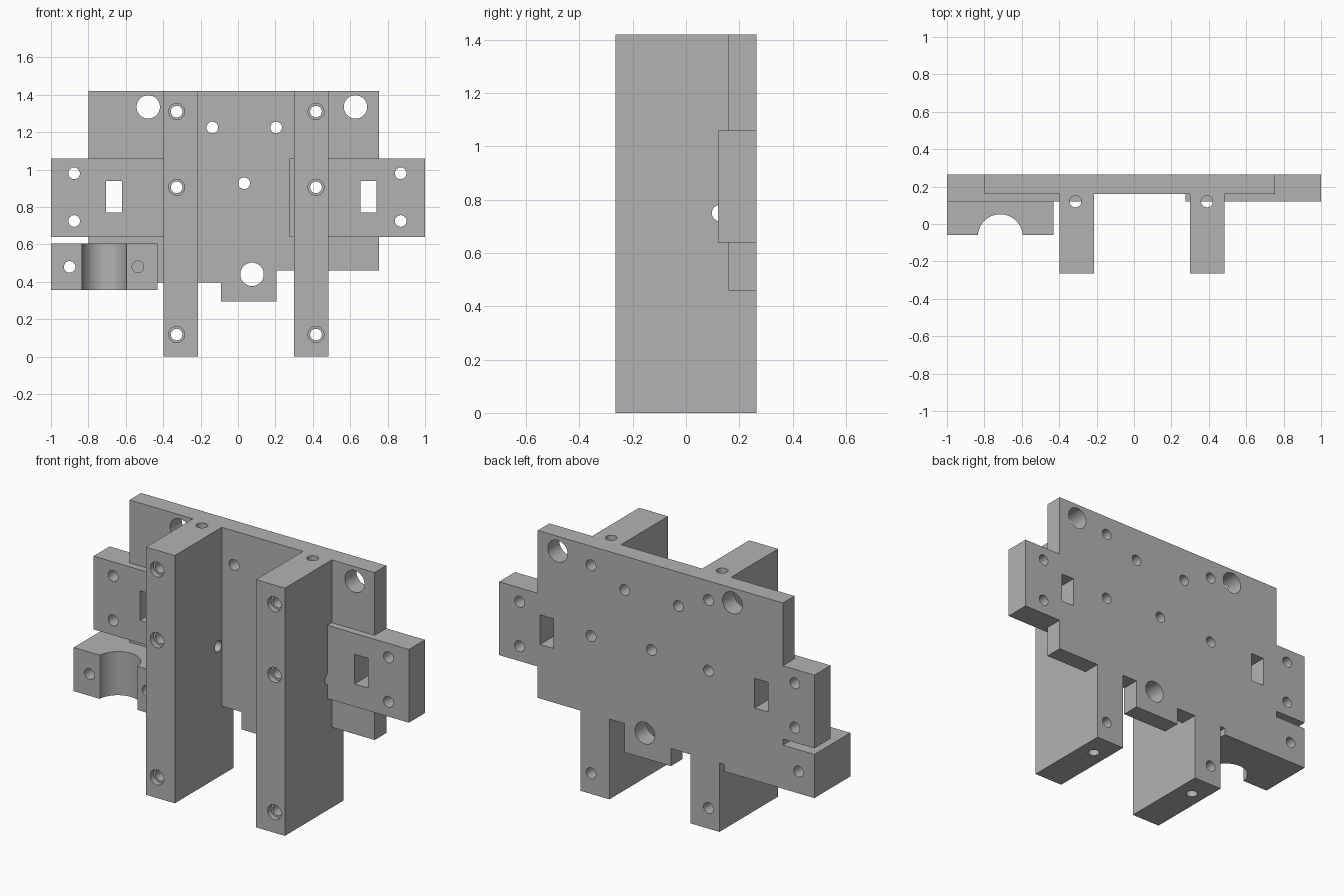
import bpy
import bmesh
from math import pi
from mathutils import Matrix, Vector

cube = bpy.data.objects.get("Cube")
if cube:
    bpy.data.objects.remove(cube, do_unlink=True)

grey = bpy.data.materials.new("plain_grey")
grey.use_nodes = True
grey.diffuse_color = (0.45, 0.45, 0.45, 1)
grey.node_tree.nodes["Principled BSDF"].inputs["Base Color"].default_value = grey.diffuse_color

BACK, FRONT = 0.265, -0.265
TOP = 1.42


def finish(bm, name):
    bmesh.ops.recalc_face_normals(bm, faces=bm.faces)
    mesh = bpy.data.meshes.new(name)
    bm.to_mesh(mesh)
    bm.free()
    mesh.materials.append(grey)
    obj = bpy.data.objects.new(name, mesh)
    bpy.context.collection.objects.link(obj)
    return obj


def add_box(bm, x0, x1, y0, y1, z0, z1):
    size = Matrix.Diagonal((x1 - x0, y1 - y0, z1 - z0, 1))
    centre = Vector((x0 + x1, y0 + y1, z0 + z1)) / 2
    bmesh.ops.create_cube(bm, size=1, matrix=Matrix.Translation(centre) @ size)


def add_rod(bm, centre, radius, length, axis):
    turn = {"x": Matrix.Rotation(pi / 2, 4, "Y"),
            "y": Matrix.Rotation(pi / 2, 4, "X"),
            "z": Matrix.Identity(4)}[axis]
    bmesh.ops.create_cone(bm, cap_ends=True, segments=48, radius1=radius, radius2=radius,
                          depth=length, matrix=Matrix.Translation(centre) @ turn)


def box(name, *bounds):
    bm = bmesh.new()
    add_box(bm, *bounds)
    return finish(bm, name)


def rods(name, items):
    bm = bmesh.new()
    for item in items:
        add_rod(bm, *item)
    return finish(bm, name)


# Back plate: stepped outline pushed through to the back face
outline = [(-0.80, TOP), (-0.80, 0.395), (-0.09, 0.395), (-0.09, 0.295),
           (0.205, 0.295), (0.205, 0.46), (0.755, 0.46), (0.755, TOP)]
bm = bmesh.new()
face = bm.faces.new([bm.verts.new((x, 0.16, z)) for x, z in outline])
pushed = bmesh.ops.extrude_face_region(bm, geom=[face])["geom"]
bmesh.ops.translate(bm, vec=(0, BACK - 0.16, 0),
                    verts=[v for v in pushed if isinstance(v, bmesh.types.BMVert)])
plate = finish(bm, "back_plate")

# Uprights, side ears and clamp block
legs = [box("right_upright", -0.398, -0.215, FRONT, BACK, 0, TOP),
        box("left_upright", 0.30, 0.483, FRONT, BACK, 0, TOP)]
ears = [box("right_ear", -1, -0.275, 0.12, BACK, 0.64, 1.06),
        box("left_ear", 0.275, 1, 0.12, BACK, 0.64, 1.06)]
clamp = box("clamp_block", -1, -0.43, -0.06, BACK, 0.355, 0.605)

# Front-to-back holes and windows
SMALL, LARGE = 0.031, 0.0625
LEG_X, LEG_Z = (-0.328, 0.417), (0.118, 0.905, 1.31)
small_holes = [(-0.137, 1.225), (0.204, 1.225), (0.033, 0.927), (-0.90, 0.48)]
small_holes += [(x, z) for x in LEG_X for z in LEG_Z]
small_holes += [(x, z) for x in (-0.876, 0.87) for z in (0.725, 0.98)]
large_holes = [(-0.48, 1.335), (0.628, 1.335), (0.075, 0.44)]
bm = bmesh.new()
for spots, radius in ((small_holes, SMALL), (large_holes, LARGE)):
    for x, z in spots:
        add_rod(bm, (x, 0, z), radius, 1, "y")
for x in (-0.706, 0.655):
    add_box(bm, x, x + 0.085, -0.5, 0.5, 0.77, 0.94)
through = finish(bm, "through_cutter")

# Counterbores, cross hole, long vertical holes, clamp groove and blind hole
bores = rods("counterbore_cutter",
             [((x, FRONT, z), 0.043, 0.06, "y") for x in LEG_X for z in LEG_Z])
cross = rods("cross_cutter", [((0, 0.128, 0.75), SMALL, 3, "x")])
vertical = rods("vertical_cutter",
                [((x, 0.12, TOP / 2), SMALL, 2, "z") for x in (-0.313, 0.39)])
groove = rods("groove_cutter", [((-0.715, -0.068, 0.48), 0.12, 1, "z")])
blind = rods("blind_cutter", [((-0.535, -0.04, 0.48), SMALL, 0.4, "y")])
cutters = [through, bores, cross, vertical, groove, blind]

jobs = [(plate, [through]), (clamp, [through, groove, blind])]
jobs += [(ear, [through]) for ear in ears]
jobs += [(leg, [through, bores, cross, vertical]) for leg in legs]

for part, tools in jobs:
    bpy.ops.object.select_all(action="DESELECT")
    bpy.context.view_layer.objects.active = part
    part.select_set(True)
    for tool in tools:
        mod = part.modifiers.new(tool.name, "BOOLEAN")
        mod.operation = "DIFFERENCE"
        mod.solver = "EXACT"
        mod.object = tool
        bpy.ops.object.modifier_apply(modifier=mod.name)
    bpy.ops.object.shade_smooth_by_angle(angle=pi / 6)

for cutter in cutters:
    bpy.data.objects.remove(cutter, do_unlink=True)
